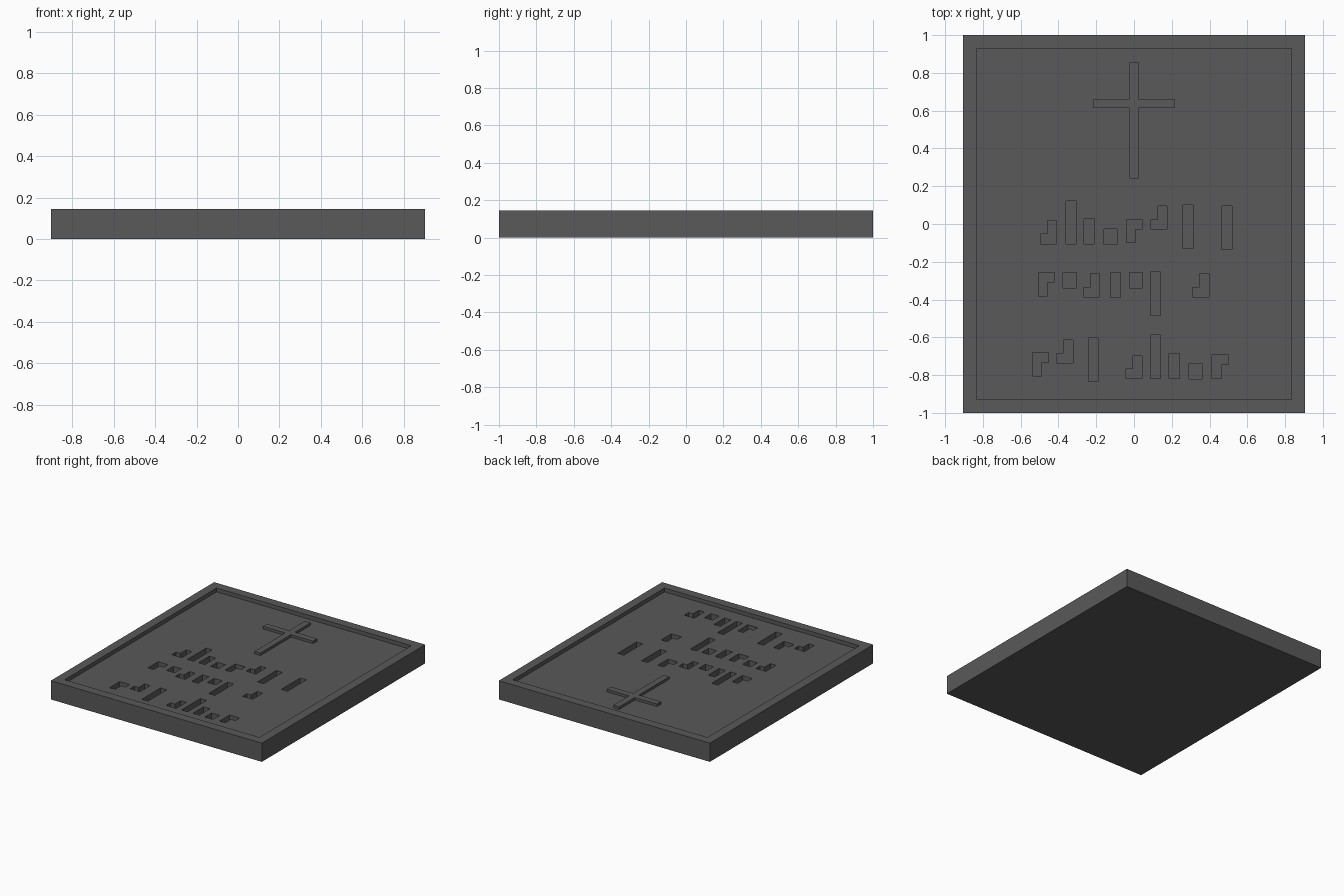
import bpy
import bmesh

# Remove the default object
default_cube = bpy.data.objects.get("Cube")
if default_cube:
    bpy.data.objects.remove(default_cube, do_unlink=True)

WIDTH, DEPTH, HEIGHT = 1.81, 2.0, 0.145
RIM = 0.07
FLOOR = 0.115
PIT_BOTTOM = 0.065

# Single stone colour
stone = bpy.data.materials.new("dark_grey_stone")
stone.use_nodes = True
stone_colour = (0.1, 0.1, 0.1, 1.0)
stone.diffuse_color = stone_colour
stone.node_tree.nodes["Principled BSDF"].inputs["Base Color"].default_value = stone_colour


def rectangle(width, depth):
    x, y = width / 2, depth / 2
    return [(-x, -y), (x, -y), (x, y), (-x, y)]


def add_prism(bm, outline, centre, bottom, top, turn=1):
    """Extrude a flat outline upward; turn=-1 rotates it half a turn."""
    verts = [bm.verts.new((centre[0] + turn * x, centre[1] + turn * y, bottom))
             for x, y in outline]
    face = bm.faces.new(verts)
    result = bmesh.ops.extrude_face_region(bm, geom=[face])
    raised = [v for v in result["geom"] if isinstance(v, bmesh.types.BMVert)]
    bmesh.ops.translate(bm, verts=raised, vec=(0, 0, top - bottom))


def make_object(name, bm):
    bmesh.ops.recalc_face_normals(bm, faces=bm.faces)
    mesh = bpy.data.meshes.new(name)
    bm.to_mesh(mesh)
    bm.free()
    mesh.materials.append(stone)
    obj = bpy.data.objects.new(name, mesh)
    bpy.context.collection.objects.link(obj)
    return obj


def carve(target, cutter):
    cutter.hide_render = True
    modifier = target.modifiers.new("carve", "BOOLEAN")
    modifier.operation = "DIFFERENCE"
    modifier.solver = "EXACT"
    modifier.object = cutter
    bpy.context.view_layer.objects.active = target
    bpy.ops.object.modifier_apply(modifier=modifier.name)
    bpy.data.objects.remove(cutter, do_unlink=True)


# Plaque slab
bm = bmesh.new()
add_prism(bm, rectangle(WIDTH, DEPTH), (0, 0), 0, HEIGHT)
plaque = make_object("plaque", bm)

# Sunken panel inside the rim
bm = bmesh.new()
add_prism(bm, rectangle(WIDTH - 2 * RIM, DEPTH - 2 * RIM), (0, 0), FLOOR, HEIGHT + 0.1)
carve(plaque, make_object("panel_cutter", bm))

# Sunken abstract notches: stepped, tall, medium and small
step = [(-0.043, -0.062), (0.043, -0.062), (0.043, 0.062),
        (-0.005, 0.062), (-0.005, -0.01), (-0.043, -0.01)]
tall, medium, small = rectangle(0.053, 0.23), rectangle(0.055, 0.132), rectangle(0.07, 0.082)
notches = [
    (step, 1, [(-0.452, -0.043), (0.132, 0.033), (-0.225, -0.325),
               (0.353, -0.325), (-0.367, -0.675), (0, -0.757)]),
    (step, -1, [(0.003, -0.037), (-0.463, -0.318), (-0.495, -0.743), (0.457, -0.755)]),
    (tall, 1, [(-0.333, 0.008), (0.285, -0.015), (0.493, -0.02),
               (0.115, -0.37), (-0.215, -0.718), (0.115, -0.703)]),
    (medium, 1, [(-0.237, -0.04), (-0.098, -0.322), (0.213, -0.752)]),
    (small, 1, [(-0.125, -0.067), (-0.34, -0.298), (0.01, -0.298), (0.325, -0.78)]),
]
bm = bmesh.new()
for outline, turn, centres in notches:
    for centre in centres:
        add_prism(bm, outline, centre, PIT_BOTTOM, HEIGHT + 0.1, turn)
carve(plaque, make_object("notch_cutter", bm))

# Raised cross standing on the panel
CROSS_X, CROSS_Y, HALF = 0.215, 0.638, 0.025
TOP, BOTTOM = 0.855, 0.24
right_side = [(HALF, BOTTOM), (HALF, CROSS_Y - HALF), (CROSS_X, CROSS_Y - HALF),
              (CROSS_X, CROSS_Y + HALF), (HALF, CROSS_Y + HALF), (HALF, TOP)]
left_side = [(-x, y) for x, y in reversed(right_side)]
bm = bmesh.new()
add_prism(bm, right_side + left_side, (0, 0), FLOOR - 0.01, FLOOR + 0.02)
make_object("raised_cross", bm)
